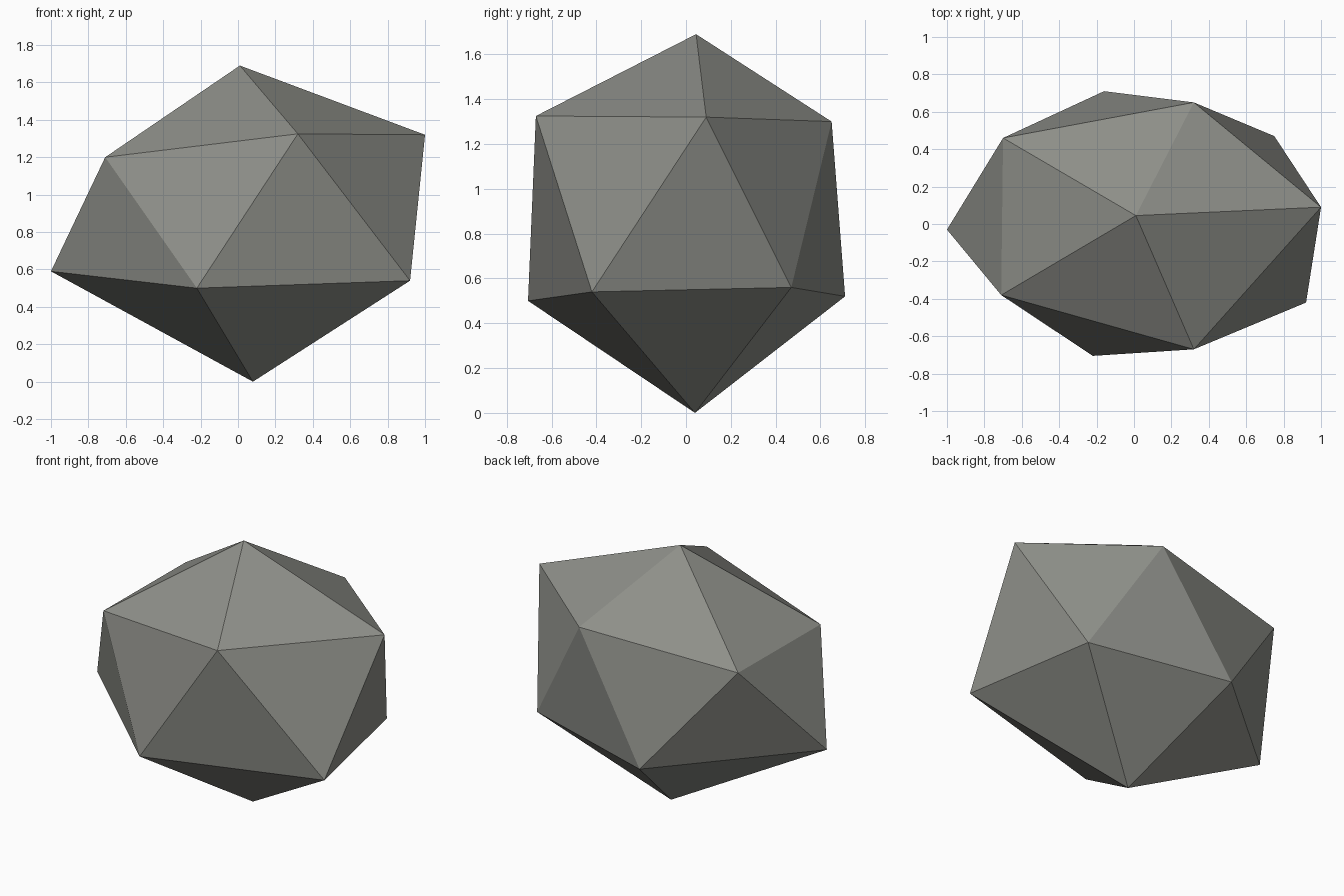
import bpy, bmesh

if "Cube" in bpy.data.objects:
    bpy.data.objects.remove(bpy.data.objects["Cube"])

# Flat grey stone colour
stone = bpy.data.materials.new("stone_grey")
stone.diffuse_color = (0.27, 0.275, 0.25, 1)
stone.use_nodes = True
stone.node_tree.nodes["Principled BSDF"].inputs["Base Color"].default_value = stone.diffuse_color

# Low-poly boulder: irregular twenty-sided stone, two rings of five between two tips
upper = [(0.32, -0.67, 1.325), (1.0, 0.09, 1.32), (0.32, 0.65, 1.30),
         (-0.70, 0.46, 1.20), (-0.71, -0.38, 1.20)]
lower = [(0.92, -0.42, 0.54), (0.75, 0.47, 0.56), (-0.16, 0.71, 0.52),
         (-1.0, -0.03, 0.59), (-0.22, -0.705, 0.50)]

bm = bmesh.new()
top = bm.verts.new((0.01, 0.045, 1.69))
bottom = bm.verts.new((0.08, 0.04, 0.0))
up = [bm.verts.new(p) for p in upper]
low = [bm.verts.new(p) for p in lower]

# Caps and the zigzag belt
for i in range(5):
    j = (i + 1) % 5
    bm.faces.new((top, up[i], up[j]))
    bm.faces.new((up[j], up[i], low[i]))
    bm.faces.new((up[j], low[i], low[j]))
    bm.faces.new((bottom, low[j], low[i]))
bmesh.ops.recalc_face_normals(bm, faces=bm.faces)

mesh = bpy.data.meshes.new("boulder")
bm.to_mesh(mesh)
bm.free()
mesh.materials.append(stone)
bpy.context.collection.objects.link(bpy.data.objects.new("boulder", mesh))
